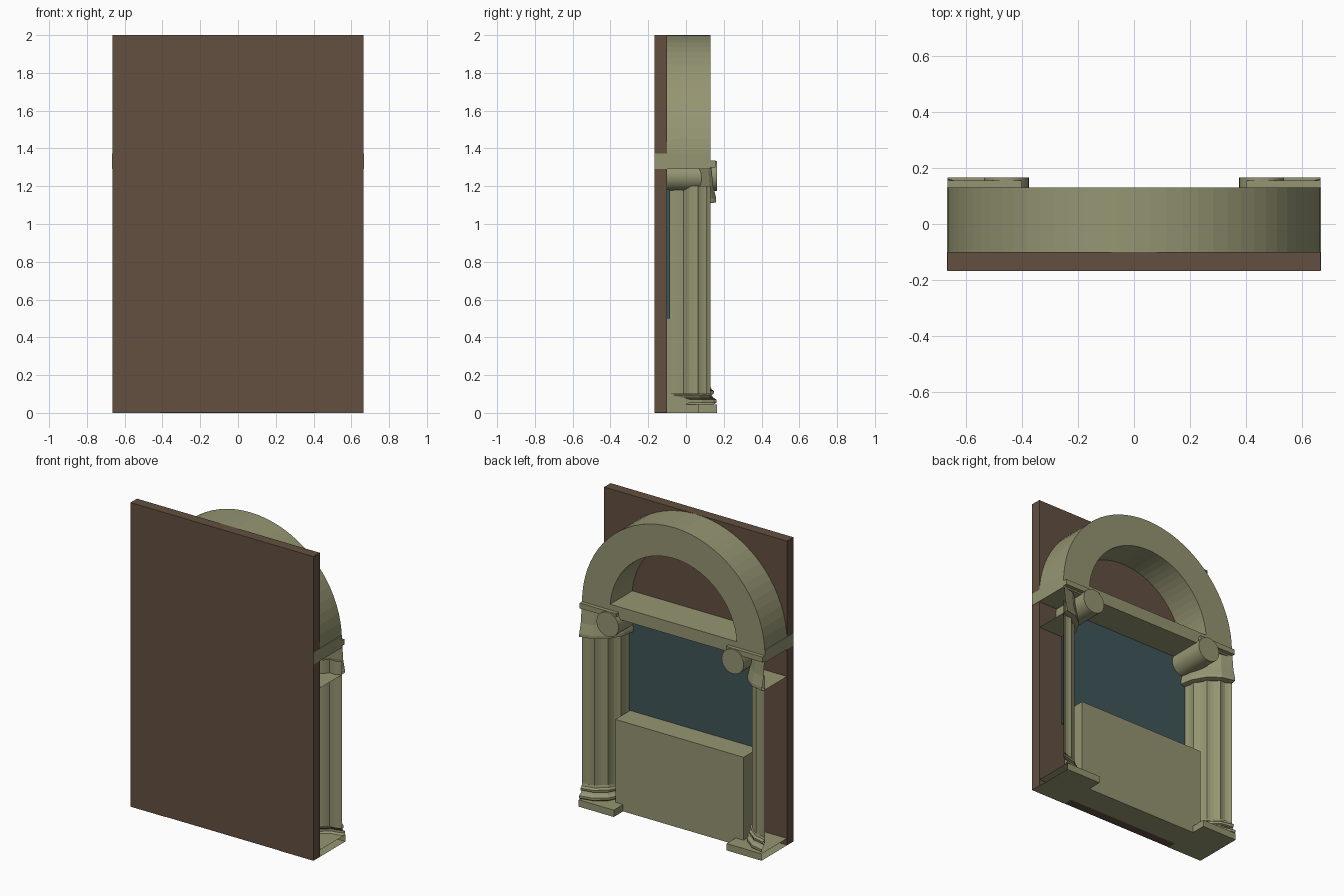
import bpy, bmesh
from math import sin, cos, pi

if "Cube" in bpy.data.objects:
    bpy.data.objects.remove(bpy.data.objects["Cube"], do_unlink=True)


def material(name, rgb):
    m = bpy.data.materials.new(name)
    m.use_nodes = True
    m.diffuse_color = (*rgb, 1)
    m.node_tree.nodes["Principled BSDF"].inputs["Base Color"].default_value = (*rgb, 1)
    return m


stone = material("sage_stone", (0.30, 0.30, 0.17))
wood = material("brown_wood", (0.125, 0.08, 0.052))
glass = material("slate_teal", (0.05, 0.09, 0.098))

HALF, BACK, FACE = 0.665, -0.1, 0.13      # half width, panel face, arch face
SPRING = 1.335                            # centre height of the arch


def finish(name, bm, mat, fix=True):
    if fix:
        bmesh.ops.recalc_face_normals(bm, faces=bm.faces)
    me = bpy.data.meshes.new(name)
    bm.to_mesh(me)
    bm.free()
    ob = bpy.data.objects.new(name, me)
    me.materials.append(mat)
    bpy.context.collection.objects.link(ob)
    return ob


def box(name, x, y, z, mat, open_side=0):
    bm = bmesh.new()
    bmesh.ops.create_cube(bm, size=1)
    for v in bm.verts:
        for i, (a, b) in enumerate((x, y, z)):
            v.co[i] = a if v.co[i] < 0 else b
    bm.normal_update()
    if open_side:
        faces = [f for f in bm.faces if f.normal.x * open_side > 0.9]
        bmesh.ops.delete(bm, geom=faces, context="FACES")
    return finish(name, bm, mat, not open_side)


def arch(name, outer, inner, steps=36):
    bm = bmesh.new()
    path = [(1, lambda r: (r, 1.3))]
    rows = []
    for k in range(-1, steps + 2):
        a = pi * min(max(k, 0), steps) / steps
        drop = SPRING - 1.3 if k in (-1, steps + 1) else 0
        rows.append([bm.verts.new((r * cos(a), y, SPRING + r * sin(a) - drop))
                     for r, y in ((outer, BACK), (outer, FACE), (inner, FACE), (inner, BACK))])
    for p, q in zip(rows, rows[1:]):
        for i in range(4):
            j = (i + 1) % 4
            bm.faces.new((p[i], p[j], q[j], q[i]))
    bm.faces.new(rows[0])
    bm.faces.new(rows[-1])
    return finish(name, bm, stone)


def quarter_shell(name, side, profile, depth=0.0, caps=False, flutes=4, cuts=4):
    """Quarter of a fluted round, open on the outer side; profile is (z, scale)."""
    bm = bmesh.new()
    rows = []
    n = flutes * cuts
    for z, scale in profile:
        row = []
        for k in range(n + 1):
            a = pi / 2 * k / n
            r = scale - depth * sin(pi * (k % cuts) / cuts)
            row.append(bm.verts.new((side * (HALF - 0.2 * r * cos(a)),
                                     BACK + 0.23 * r * sin(a), z)))
        rows.append(row)
    for p, q in zip(rows, rows[1:]):
        for k in range(n):
            f = (p[k], p[k + 1], q[k + 1], q[k])
            bm.faces.new(f if side < 0 else f[::-1])
    if caps:
        for row in (rows[0], rows[-1]):
            corner = bm.verts.new((side * HALF, BACK, row[0].co.z))
            bm.faces.new(row + [corner])
    bm.normal_update()
    # shell normals point away from the column axis
    for f in bm.faces:
        c = f.calc_center_median()
        out = (c.x - side * HALF) * f.normal.x + (c.y - BACK) * f.normal.y
        if abs(f.normal.z) < 0.95 and out < 0:
            f.normal_flip()
    return finish(name, bm, stone, False)


# Backing board, glazing and sill wall
box("back_board", (-HALF, HALF), (-0.167, BACK), (0.002, 2), wood)
box("window_pane", (-0.49, 0.49), (BACK, -0.085), (0.5, 1.3), glass)
box("sill_wall", (-0.467, 0.467), (BACK - 0.005, 0.068), (0, 0.59), stone)

# Lintel and round arch
box("lintel", (-0.667, 0.667), (-0.166, FACE), (1.29, 1.372), stone)
arch("round_arch", HALF, 0.462)

# Columns on each side, cut flush with the board edge
for side, label in ((1, "left"), (-1, "right")):
    def span(inner, outer=HALF):
        return tuple(sorted((side * inner, side * outer)))

    box(label + "_plinth", span(0.41), (-0.166, 0.165), (0, 0.045), stone, side)
    quarter_shell(label + "_base", side, [
        (0.045, 1.08), (0.055, 1.14), (0.07, 1.14), (0.082, 1.06), (0.095, 1.02),
        (0.1, 1.07), (0.115, 1.08), (0.125, 1.02), (0.14, 1.0)], 0.03)
    quarter_shell(label + "_shaft", side, [(0.1, 1), (1.2, 1)], 0.07)
    quarter_shell(label + "_capital", side, [
        (1.11, 1.03), (1.115, 1.13), (1.135, 1.13), (1.2, 1.06), (1.3, 1.02)], 0.02, True)
    box(label + "_abacus", span(0.4), (BACK, 0.155), (1.3, 1.335), stone)

    # Scroll roll lying front to back
    bpy.ops.mesh.primitive_cylinder_add(
        vertices=32, radius=0.08, depth=0.265,
        location=(side * 0.455, 0.0325, 1.254), rotation=(pi / 2, 0, 0))
    roll = bpy.context.object
    roll.name = label + "_scroll"
    roll.data.materials.append(stone)
    bpy.ops.object.shade_smooth_by_angle()
